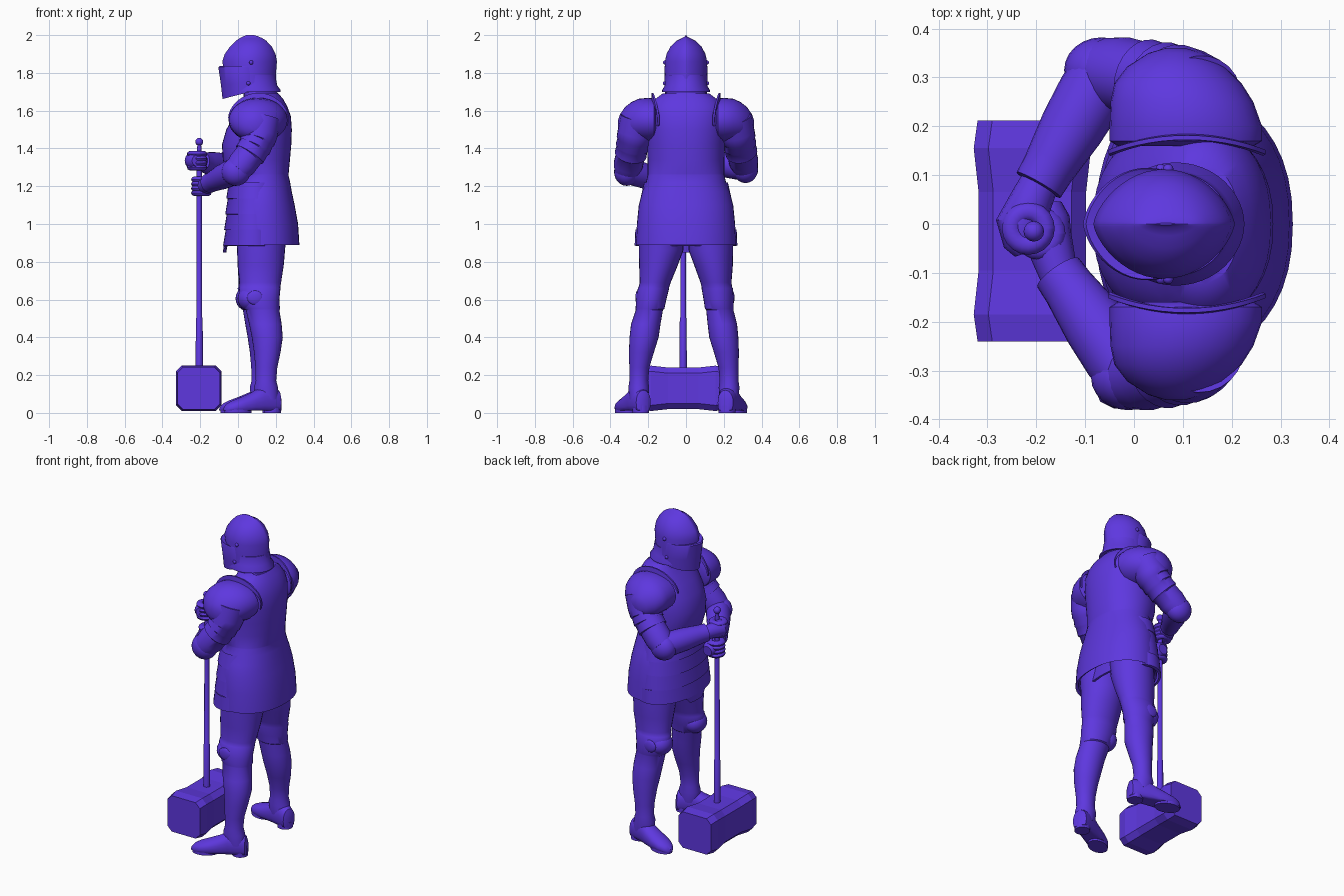
import bpy, bmesh, math
from mathutils import Vector

V = Vector
X, Y, Z = V((1, 0, 0)), V((0, 1, 0)), V((0, 0, 1))
violet = bpy.data.materials.new("violet")
violet.diffuse_color = (0.112, 0.039, 0.74, 1)


def finish(name, bm):
    bmesh.ops.recalc_face_normals(bm, faces=bm.faces)
    me = bpy.data.meshes.new(name)
    bm.to_mesh(me)
    bm.free()
    me.materials.append(violet)
    ob = bpy.data.objects.new(name, me)
    bpy.context.collection.objects.link(ob)
    return ob


def ring(c, u, v, ru, rv, n=32, sharp=1.0, tilt=0.0):
    """Oval of points; sharp > 1 pinches the ends on the u axis, tilt lifts them."""
    pts = []
    for i in range(n):
        t = 2 * math.pi * i / n
        s = math.sin(t)
        pts.append(V(c) + u * ru * math.cos(t) + v * rv * math.copysign(abs(s) ** sharp, s)
                   + Z * tilt * math.cos(t))
    return pts


def skin(name, rings, cap=True):
    bm = bmesh.new()
    vs = [[bm.verts.new(p) for p in r] for r in rings]
    n = len(vs[0])
    for a, b in zip(vs, vs[1:]):
        for i in range(n):
            bm.faces.new((a[i], a[(i + 1) % n], b[(i + 1) % n], b[i]))
    if cap:
        bm.faces.new(vs[0])
        bm.faces.new(vs[-1])
    return finish(name, bm)


def stack(name, rows, cap=True, **kw):
    """Rows of (z, front x, back x, half width)."""
    return skin(name, [ring(((f + b) / 2, 0, z), X, Y, (b - f) / 2, w, **kw) for z, f, b, w in rows], cap)


def tube(name, pts, n=24):
    """Round tube through (x, y, z, radius) points."""
    ps = [V(p[:3]) for p in pts]
    d = (ps[-1] - ps[0]).normalized()
    ref = X if abs(d.z) > 0.7 else Z
    rings = []
    for i, p in enumerate(ps):
        t = (ps[min(i + 1, len(ps) - 1)] - ps[max(i - 1, 0)]).normalized()
        u = t.cross(ref).normalized()
        rings.append(ring(p, u, t.cross(u), pts[i][3], pts[i][3], n))
    return skin(name, rings)


def ball(name, c, r, seg=24):
    bm = bmesh.new()
    bmesh.ops.create_uvsphere(bm, u_segments=seg, v_segments=seg // 2, radius=1)
    for v in bm.verts:
        v.co = V((c[i] + v.co[i] * r[i] for i in range(3)))
    return finish(name, bm)


# Body armour with hollow skirt
stack("body_armour", [
    (1.02, -0.03, 0.28, 0.22), (0.90, -0.05, 0.31, 0.25), (0.89, -0.062, 0.325, 0.265),
    (1.00, -0.06, 0.318, 0.26), (1.10, -0.055, 0.30, 0.25), (1.17, -0.05, 0.285, 0.232),
    (1.22, -0.045, 0.276, 0.212), (1.26, -0.04, 0.267, 0.203), (1.265, -0.055, 0.268, 0.203),
    (1.34, -0.08, 0.275, 0.203), (1.42, -0.085, 0.282, 0.207), (1.50, -0.062, 0.285, 0.21),
    (1.57, -0.022, 0.28, 0.205), (1.62, 0.012, 0.262, 0.195), (1.66, 0.04, 0.24, 0.165),
    (1.69, 0.055, 0.215, 0.125)], n=40, sharp=0.88)

# Overlapping front plates of the skirt
for i in range(4):
    zt, k = 1.22 - 0.083 * i, i / 3
    f = -0.056 - 0.017 * k
    stack("skirt_plate", [(zt, f + 0.008, 0.235, 0.222 + 0.046 * k), (zt - 0.085, f - 0.006, 0.245, 0.241 + 0.031 * k),
                          (zt - 0.088, f + 0.008, 0.235, 0.226 + 0.031 * k)], cap=False, n=40, sharp=0.9)
stack("skirt_front_tab", [(0.89, -0.075, -0.055, 0.10), (0.85, -0.08, -0.062, 0.06)])

# Neck collar
stack("neck_collar", [(1.66, 0.03, 0.235, 0.13), (1.70, 0.03, 0.205, 0.10), (1.705, 0.02, 0.20, 0.095),
                      (1.73, 0.015, 0.19, 0.088), (1.78, 0.01, 0.18, 0.08)])

# Helmet skull, pinched front and back into a comb
stack("helmet_skull", [
    (1.735, -0.06, 0.203, 0.112),
    (1.79, -0.07, 0.20, 0.110), (1.86, -0.083, 0.206, 0.112), (1.90, -0.07, 0.199, 0.103),
    (1.94, -0.042, 0.178, 0.082), (1.97, -0.012, 0.15, 0.05), (1.983, 0.008, 0.13, 0.024),
    (1.993, 0.028, 0.108, 0.006), (2.0, 0.045, 0.085, 0.002)], n=48, sharp=1.38)
# Flared neck rim of the helmet
stack("helmet_rim", [(1.715, -0.03, 0.18, 0.09), (1.70, -0.055, 0.226, 0.126), (1.708, -0.055, 0.226, 0.126),
                     (1.735, -0.06, 0.207, 0.112), (1.79, -0.05, 0.197, 0.108)], n=48, sharp=1.05)
# Visor with a step below the eye slit
skin("helmet_visor", [ring(((f + b) / 2, 0, z), X, Y, (b - f) / 2, w, 48, 1.3, t) for z, f, b, w, t in [
    (1.70, -0.06, 0.14, 0.09, 0.03), (1.694, -0.082, 0.17, 0.112, 0.032), (1.75, -0.09, 0.165, 0.114, 0.015),
    (1.83, -0.104, 0.155, 0.115, 0.0), (1.836, -0.098, 0.15, 0.113, 0.0), (1.828, -0.06, 0.14, 0.10, 0.0)]])
for s in (-1, 1):
    ball("helmet_rivet", (0.07, s * 0.112, 1.855), (0.011, 0.011, 0.011), 12)
    ball("helmet_rivet", (0.055, s * 0.112, 1.745), (0.011, 0.011, 0.011), 12)

# Legs, knees and feet
LEG = [(1.0, 0.13, 0.13, 0.13, 0.12), (0.86, 0.122, 0.132, 0.127, 0.118), (0.78, 0.120, 0.146, 0.122, 0.102),
       (0.69, 0.118, 0.163, 0.11, 0.082), (0.665, 0.116, 0.17, 0.108, 0.081), (0.66, 0.115, 0.172, 0.110, 0.083),
       (0.60, 0.116, 0.184, 0.103, 0.080), (0.55, 0.128, 0.191, 0.094, 0.076), (0.545, 0.13, 0.194, 0.089, 0.072),
       (0.47, 0.145, 0.213, 0.086, 0.078), (0.40, 0.155, 0.222, 0.082, 0.077), (0.32, 0.155, 0.236, 0.07, 0.066),
       (0.24, 0.15, 0.247, 0.058, 0.053), (0.17, 0.148, 0.25, 0.054, 0.05), (0.135, 0.148, 0.25, 0.064, 0.055),
       (0.07, 0.155, 0.25, 0.062, 0.05)]
# Foot stations: distance forward of the ankle, half width, height
FOOT = [(-0.078, 0.025, 0.09), (-0.068, 0.042, 0.12), (-0.03, 0.05, 0.14), (0.03, 0.052, 0.14),
        (0.08, 0.055, 0.11), (0.14, 0.058, 0.085), (0.19, 0.052, 0.067), (0.225, 0.036, 0.05), (0.245, 0.012, 0.028)]
for s in (-1, 1):
    # The right lower leg stands slightly further in and forward
    shift = 0.022 if s > 0 else 0
    low = [shift * min(1, max(0, (0.75 - row[0]) / 0.3)) for row in LEG]
    skin("leg", [ring((x - q, s * (y - q), z), X, Y, rx, ry, 28) for (z, x, y, rx, ry), q in zip(LEG, low)])
    ball("knee_plate", (0.062 - shift / 2, s * (0.182 - shift / 2), 0.605), (0.064, 0.073, 0.065))
    ball("knee_side_wing", (0.09 - shift / 2, s * (0.256 - shift / 2), 0.61), (0.042, 0.012, 0.038), 16)
    splay = math.radians(24 if s < 0 else 15)
    fwd = V((-math.cos(splay), s * math.sin(splay), 0))
    side = Z.cross(fwd)
    ankle = V((0.15, -0.253, 0)) if s < 0 else V((0.14, 0.226, 0))
    rings = []
    for d, w, h in FOOT:
        r = ring(ankle + fwd * d + Z * h * 0.45, side, Z, w, h * 0.55, 24, 0.85)
        for p in r:
            p.z = max(p.z, 0.012)
        rings.append(r)
    skin("foot", rings)
    # Sole and heel
    skin("sole", [ring(ankle + fwd * 0.165 + Z * z, fwd, side, 0.075, 0.052, 24) for z in (0, 0.03)])
    skin("heel", [ring(ankle - fwd * 0.035 + Z * z, fwd, side, 0.045, 0.044, 24) for z in (0, 0.04)])

# Shoulder plates (y, x, z, x radius, z radius) with raised neck guards
PAULDRON = [(0.36, 0.085, 1.525, 0.02, 0.025), (0.35, 0.085, 1.525, 0.055, 0.055), (0.322, 0.086, 1.535, 0.10, 0.085),
            (0.288, 0.09, 1.543, 0.13, 0.103), (0.25, 0.098, 1.55, 0.146, 0.113), (0.20, 0.106, 1.55, 0.156, 0.118),
            (0.17, 0.106, 1.55, 0.156, 0.113), (0.16, 0.106, 1.55, 0.14, 0.10)]
for s in (-1, 1):
    skin("shoulder_plate", [ring((x, s * y, z), X, Z, rx, rz, 32) for y, x, z, rx, rz in PAULDRON])
    arc = []
    for i in range(21):
        t = math.radians(-15 + 190 * i / 20)
        c, q = math.cos(t), math.sin(t)
        lift = max(q, 0)
        base = V((0.108 + 0.157 * c, s * (0.185 - 0.032 * c * c), 1.55 + 0.108 * q))
        out = V((0.3 * c, -s * 0.1, q)) * (0.012 + 0.024 * lift)
        arc.append([base, base + out, base + out - Y * s * 0.009, base - Y * s * 0.014])
    skin("shoulder_guard", arc)

# Arms: elbow, wrist, then knuckle line past the shaft for each side
GX, GY = -0.205, -0.015
for s, elbow, wrist, knuckle, tip in (
        (-1, (-0.005, -0.312, 1.285), (-0.155, -0.10, 1.215), (-0.178, -0.025, 1.20), (-0.178, 0.045, 1.195)),
        (1, (-0.06, 0.313, 1.30), (-0.195, 0.08, 1.33), (-0.233, 0.0, 1.335), (-0.215, -0.058, 1.335))):
    sh, e, w, kn, tp = V((0.13, s * 0.25, 1.56)), V(elbow), V(wrist), V(knuckle), V(tip)
    # Upper arm with stepped bands
    path = []
    for k, r in ((0, 0.097), (0.3, 0.095), (0.42, 0.093), (0.425, 0.087), (0.55, 0.089), (0.56, 0.083),
                 (0.70, 0.085), (0.71, 0.077), (0.88, 0.078), (1.0, 0.069)):
        path.append((*(sh.lerp(e, k) + V((0.032, 0, 0)) * math.sin(k * math.pi)), r))
    tube("upper_arm", path)
    ball("elbow_plate", e + V((-0.006, s * 0.002, -0.008)), (0.077, 0.067, 0.075))
    # Forearm ending at a flared cuff
    tube("forearm", [(*e.lerp(w, k), r) for k, r in ((0, 0.066), (0.2, 0.07), (0.5, 0.066), (0.8, 0.056),
                                                   (0.85, 0.054), (1.0, 0.052), (1.01, 0.038))])
    # Gauntlet back, then fingers wrapped round the shaft
    tube("gauntlet", [(*w.lerp(kn, -0.2), 0.038), (*w.lerp(kn, 0.3), 0.043), (*kn, 0.05),
                      (*kn.lerp(tp, 0.6), 0.046), (*tp, 0.03)], 16)
    g = V((GX, GY, kn.z)).lerp(kn, 0.4)
    for i in range(4):
        c = g + Z * (0.036 - 0.024 * i)
        loop = []
        for j in range(21):
            t = 2 * math.pi * j / 20
            d = V((math.cos(t), math.sin(t), 0))
            loop.append(ring(c + d * 0.034, d, Z, 0.02, 0.016, 10))
        skin("finger", loop, cap=False)

# Hammer shaft, ending in a ball
tube("hammer_shaft", [(GX, GY, z, r) for z, r in ((0.15, 0.02), (0.50, 0.018), (0.505, 0.015), (1.30, 0.014),
                                                 (1.39, 0.012), (1.44, 0.009))], 12)
ball("hammer_pommel", (GX, GY, 1.435), (0.021, 0.021, 0.021), 16)

# Hammer head: chamfered block, narrower in the middle
head = []
for y, h in ((-0.24, 0.112), (-0.185, 0.12), (-0.095, 0.11), (0.065, 0.11), (0.155, 0.12), (0.212, 0.112)):
    c = h - 0.03
    head.append([V((-0.208 + a, y, 0.13 + b)) for a, b in
                 ((h, c), (c, h), (-c, h), (-h, c), (-h, -c), (-c, -h), (c, -h), (h, -c))])
hammer_head = skin("hammer_head", head)

# Smooth shading everywhere but the hammer head
for ob in bpy.context.scene.objects:
    ob.select_set(ob != hammer_head)
bpy.context.view_layer.objects.active = bpy.data.objects["body_armour"]
bpy.ops.object.shade_smooth_by_angle(angle=math.radians(40))
